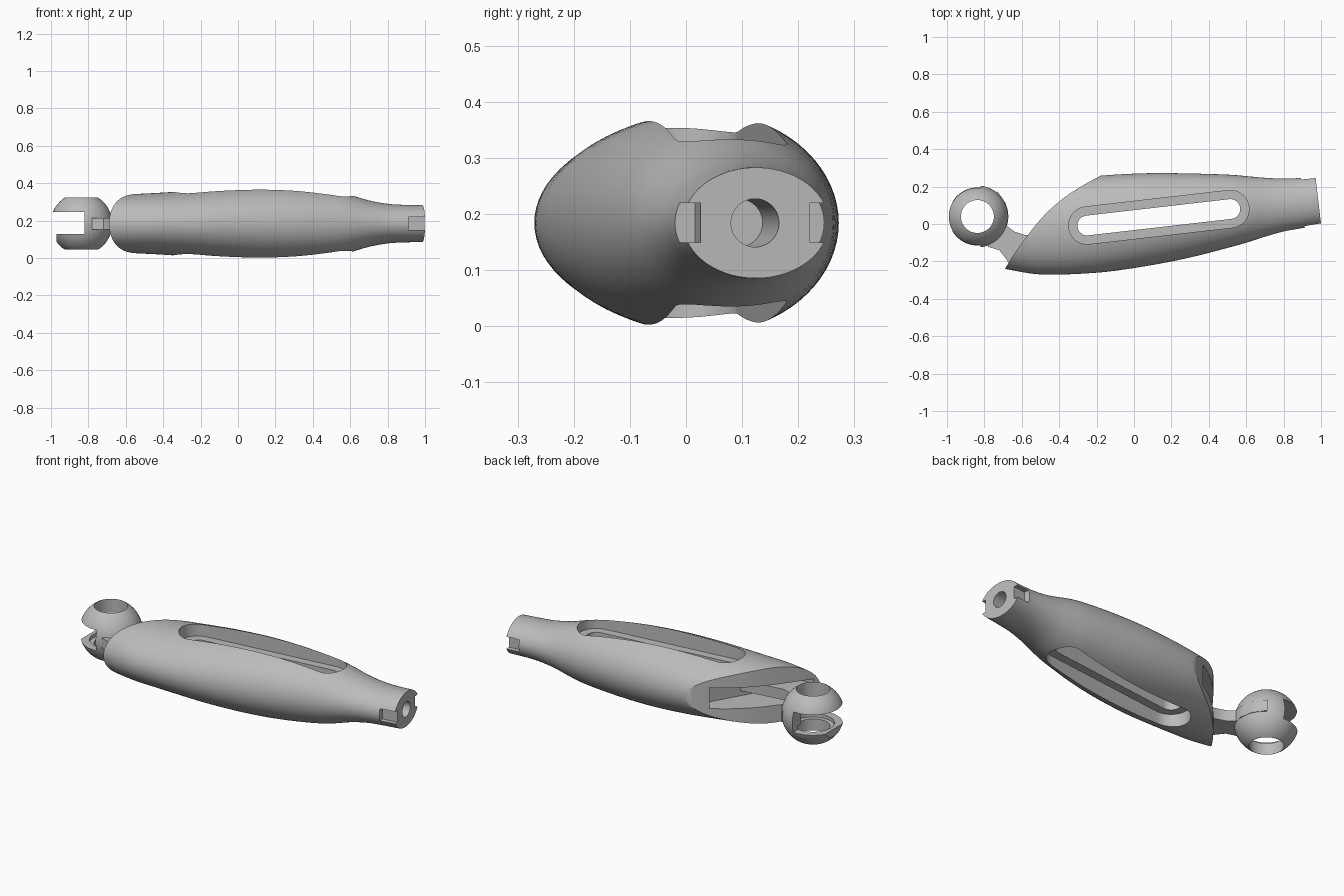
import bpy, bmesh, math
from mathutils import Matrix, Vector

MID = 0.184          # height of the centre plane
TILT = 0.117         # lean of the limb axis in plan

if "Cube" in bpy.data.objects:
    bpy.data.objects.remove(bpy.data.objects["Cube"], do_unlink=True)

grey = bpy.data.materials.new("plain_grey")
grey.use_nodes = True
grey.diffuse_color = (0.5, 0.5, 0.5, 1)
grey.node_tree.nodes["Principled BSDF"].inputs["Base Color"].default_value = (0.5, 0.5, 0.5, 1)


def make(name, bm):
    bmesh.ops.recalc_face_normals(bm, faces=bm.faces)
    mesh = bpy.data.meshes.new(name)
    bm.to_mesh(mesh)
    bm.free()
    ob = bpy.data.objects.new(name, mesh)
    mesh.materials.append(grey)
    bpy.context.collection.objects.link(ob)
    return ob


def prism(name, points, half, mid=MID):
    bm = bmesh.new()
    low = [bm.verts.new((x, y, mid - half)) for x, y in points]
    face = bm.faces.new(low)
    ext = bmesh.ops.extrude_face_region(bm, geom=[face])
    top = [v for v in ext["geom"] if isinstance(v, bmesh.types.BMVert)]
    bmesh.ops.translate(bm, verts=top, vec=(0, 0, 2 * half))
    return make(name, bm)


def cylinder(name, radius, depth, matrix):
    bm = bmesh.new()
    bmesh.ops.create_cone(bm, cap_ends=True, segments=48, radius1=radius,
                          radius2=radius, depth=depth, matrix=matrix)
    return make(name, bm)


def box(name, centre, size, turn=0):
    bm = bmesh.new()
    m = Matrix.Translation(centre) @ Matrix.Rotation(turn, 4, 'Z') @ Matrix.Diagonal((*size, 1))
    bmesh.ops.create_cube(bm, size=1, matrix=m)
    return make(name, bm)


def combine(ob, other, operation='DIFFERENCE'):
    mod = ob.modifiers.new("combine", 'BOOLEAN')
    mod.operation, mod.solver, mod.object = operation, 'EXACT', other
    bpy.context.view_layer.objects.active = ob
    bpy.ops.object.modifier_apply(modifier=mod.name)
    bpy.data.objects.remove(other, do_unlink=True)


def stadium(start, end, r, n=20):
    ang = math.atan2(end[1] - start[1], end[0] - start[0])
    pts = []
    for c, a0 in ((end, ang - math.pi / 2), (start, ang + math.pi / 2)):
        pts += [(c[0] + r * math.cos(a0 + math.pi * i / n),
                 c[1] + r * math.sin(a0 + math.pi * i / n)) for i in range(n + 1)]
    return pts


def spline(rows, steps):
    """Catmull-Rom interpolation through the given rows."""
    rows = [Vector(r) for r in rows]
    out = []
    for i in range(len(rows) - 1):
        p0, p1, p2 = rows[max(i - 1, 0)], rows[i], rows[i + 1]
        p3 = rows[min(i + 2, len(rows) - 1)]
        for k in range(steps):
            t = k / steps
            out.append(0.5 * (2 * p1 + (p2 - p0) * t + (2 * p0 - 5 * p1 + 4 * p2 - p3) * t * t
                              + (3 * p1 - p0 - 3 * p2 + p3) * t ** 3))
    return out + [rows[-1]]


# Limb body: elliptical stations (x, front y, back y, half height)
stations = [
    (-0.76, -0.225, 0.14, 0.145), (-0.55, -0.265, 0.19, 0.158), (-0.4, -0.27, 0.225, 0.166),
    (-0.25, -0.264, 0.25, 0.177), (-0.1, -0.25, 0.264, 0.189), (0.1, -0.219, 0.272, 0.197),
    (0.3, -0.179, 0.27, 0.192), (0.5, -0.128, 0.264, 0.173), (0.6, -0.1, 0.256, 0.153),
    (0.7, -0.068, 0.247, 0.124), (0.8, -0.04, 0.243, 0.106), (0.9, -0.022, 0.247, 0.1),
    (1.06, 0.005, 0.265, 0.098)]
SIDES = 72
bm = bmesh.new()
rings = []
for x, y0, y1, h in [tuple(p) for p in spline([s for s in map(Vector, stations)], 4)]:
    rings.append([bm.verts.new((x, (y0 + y1) / 2 + (y1 - y0) / 2 * math.cos(a), MID + h * math.sin(a)))
                  for a in (2 * math.pi * i / SIDES for i in range(SIDES))])
for a, b in zip(rings, rings[1:]):
    for i in range(SIDES):
        j = (i + 1) % SIDES
        bm.faces.new((a[i], a[j], b[j], b[i]))
bm.faces.new(rings[0])
# Slanted wrist end
axis = Vector((math.cos(TILT), math.sin(TILT), 0))
cut = bmesh.ops.bisect_plane(bm, geom=bm.verts[:] + bm.edges[:] + bm.faces[:],
                             plane_co=(1, 0, MID), plane_no=axis, clear_outer=True)
bmesh.ops.holes_fill(bm, edges=[e for e in bm.edges if e.is_boundary])
body = make("limb_body", bm)

# Curved slice across the elbow end
edge = spline([(-0.75, -0.34), (-0.69, -0.24), (-0.62, -0.13), (-0.5, 0.025),
               (-0.4, 0.12), (-0.3, 0.19), (-0.18, 0.257), (-0.05, 0.32)], 5)
combine(body, prism("slice_cutter", [tuple(p) for p in edge] + [(-0.05, 0.6), (-1.2, 0.6), (-1.2, -0.34)], 0.4))

# Elbow pocket
combine(body, prism("pocket_cutter", [(-0.85, -0.2), (-0.64, -0.205), (-0.43, -0.2),
                                      (-0.22, 0.165), (-0.5, 0.3), (-0.85, 0.1)], 0.06))

# Through slot with a wider recess on both faces
start, end = (-0.25, -0.008), (0.515, 0.08)
combine(body, prism("slot_cutter", stadium(start, end, 0.053), 0.4))
for side in (1, -1):
    combine(body, prism("recess_cutter", stadium(start, end, 0.1), 0.1, MID + side * 0.195))

# Wrist bore and the two side notches
face_mid = Vector((0.985, 0.123, MID))
turn = Matrix.Rotation(TILT, 4, 'Z') @ Matrix.Rotation(math.pi / 2, 4, 'Y')
combine(body, cylinder("bore_cutter", 0.043, 0.5, Matrix.Translation(face_mid) @ turn))
combine(body, box("front_notch_cutter", (0.99, -0.03, MID), (0.15, 0.11, 0.07), TILT))
combine(body, box("back_notch_cutter", (0.965, 0.275, MID), (0.15, 0.11, 0.07), TILT))

# Ball joint with its arm
CX, CY = -0.837, 0.04
bm = bmesh.new()
bmesh.ops.create_uvsphere(bm, u_segments=64, v_segments=32, radius=0.165,
                          matrix=Matrix.Translation((CX, CY, MID)))
ball = make("ball_joint", bm)
combine(ball, box("fork_cutter", (-0.97, CY, MID + 0.003), (0.3, 0.6, 0.116)))
combine(ball, box("lip_cutter", (-1.07, CY, 0.1), (0.2, 0.6, 0.06)))
arm = prism("arm", [(-0.73, 0.175), (-0.685, 0.11), (-0.67, 0.04), (-0.68, -0.01), (-0.64, -0.04),
                    (-0.58, -0.06), (-0.3, -0.02), (-0.4, -0.22), (-0.66, -0.225),
                    (-0.685, -0.185), (-0.72, -0.14), (-0.78, -0.122)], 0.031)
combine(ball, arm, 'UNION')
combine(ball, cylinder("hole_cutter", 0.088, 1, Matrix.Translation((CX, CY, MID))))
combine(ball, cylinder("counterbore_cutter", 0.112, 0.04, Matrix.Translation((CX, CY, 0.13))))

# Smooth shading with crisp cut edges
bpy.ops.object.select_all(action='DESELECT')
for ob in (body, ball):
    ob.select_set(True)
bpy.context.view_layer.objects.active = body
bpy.ops.object.shade_smooth_by_angle(angle=math.radians(30))
